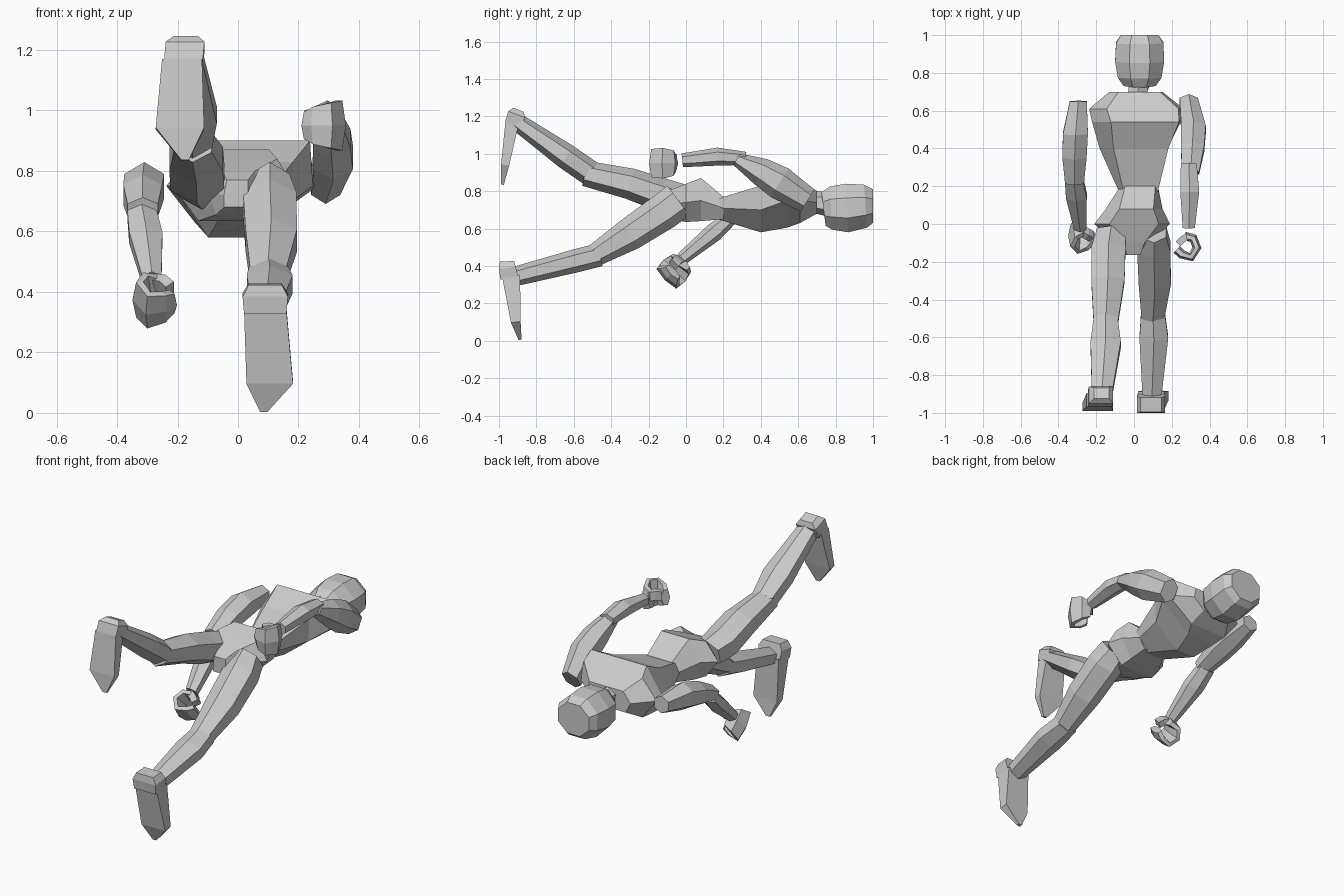
import bpy, bmesh, math
from mathutils import Vector as V


def loft(name, rings):
    """Skin a list of closed rings and cap both ends."""
    bm = bmesh.new()
    rows = [[bm.verts.new(p) for p in r] for r in rings]
    n = len(rows[0])
    for a, b in zip(rows, rows[1:]):
        for i in range(n):
            j = (i + 1) % n
            bm.faces.new((a[i], a[j], b[j], b[i]))
    bm.faces.new(rows[0])
    bm.faces.new(rows[-1])
    bmesh.ops.recalc_face_normals(bm, faces=bm.faces)
    me = bpy.data.meshes.new(name)
    bm.to_mesh(me)
    bm.free()
    bpy.context.collection.objects.link(bpy.data.objects.new(name, me))


def limb(name, pts, n=6, side=(1, 0, 0)):
    """Loft n-sided rings (x, y, z, half width, half depth) along a path."""
    S = V(side).normalized()
    c = [V(p[:3]) for p in pts]
    ang = [(k + .5) * math.tau / n for k in range(n)]
    mx = max(math.cos(t) for t in ang)
    my = max(math.sin(t) for t in ang)
    rings = []
    for i, p in enumerate(pts):
        T = c[min(i + 1, len(c) - 1)] - c[max(i - 1, 0)]
        N = S.cross(T).normalized()
        rings.append([c[i] + S * (p[3] * math.cos(t) / mx) + N * (p[4] * math.sin(t) / my)
                      for t in ang])
    loft(name, rings)


def body(name, rows, roll):
    """Six-sided trunk; row = y, centre x, then half width and z at back, flank, front."""
    rings = []
    for y, cx, wt, zt, wm, zm, wb, zb in rows:
        prof = [(-wt, zt), (wt, zt), (wm, zm), (wb, zb), (-wb, zb), (-wm, zm)]
        rings.append([V((cx + x + roll * (z - .74), y, z)) for x, z in prof])
    loft(name, rings)


def hand(name, centre, u, s, w):
    """Half-closed mitten curling around axis w, with a thumb."""
    C, u, s, w = V(centre), V(u).normalized(), V(s), V(w).normalized()

    def put(a, b, c=0):
        return tuple(C + u * a + s * b + w * c)
    curl = [(-.06, .02, .045), (-.05, -.025, .068), (0, -.045, .082),
            (.05, -.015, .075), (.035, .035, .062), (.01, .062, .045)]
    limb(name, [put(a, b) + (h, .024) for a, b, h in curl], 6, w)
    thumb = [(-.06, 0, .02), (-.045, .03, .03), (-.02, .055, .025)]
    limb(name + "_thumb", [put(*t) + (.026, .018) for t in thumb], 4, w)


# Trunk
body("torso", [(.70, .01, .11, .80, .14, .74, .09, .68),
               (.61, .01, .19, .86, .25, .75, .12, .63),
               (.54, .01, .18, .90, .235, .75, .09, .605),
               (.40, .01, .145, .83, .18, .70, .06, .58),
               (.17, .03, .09, .76, .10, .71, .06, .65)], .3)
body("pelvis", [(.20, .03, .08, .77, .10, .71, .07, .65),
                (.08, 0, .09, .87, .15, .75, .10, .64),
                (0, -.01, .13, .84, .20, .74, .11, .635),
                (-.10, -.005, .055, .80, .09, .73, .06, .655),
                (-.165, -.005, .035, .77, .04, .72, .035, .68)], .1)

# Neck and head
limb("neck", [(.01, .63, .74, .065, .06), (.02, .70, .74, .05, .06),
              (.03, .76, .73, .06, .065)])
limb("head", [(.03, .735, .705, .085, .09), (.03, .775, .71, .115, .115),
              (.03, .86, .71, .13, .13), (.03, .96, .72, .125, .115),
              (.03, 1.0, .72, .10, .09)], 8)

# Left arm, swung back
limb("left_upper_arm", [(.29, .65, .75, .048, .07), (.315, .50, .845, .065, .09),
                        (.31, .40, .905, .062, .075), (.30, .27, .97, .045, .035)])
limb("left_forearm", [(.29, .32, .975, .042, .035), (.295, .17, .985, .05, .048),
                      (.29, -.02, .965, .032, .037)])
hand("left_hand", (.288, -.125, .95), (0, -1, 0), (-1, 0, 0), (0, 0, 1))

# Right arm, hanging
limb("right_upper_arm", [(-.295, .65, .76, .045, .05), (-.31, .48, .75, .066, .08),
                         (-.315, .36, .72, .064, .07), (-.315, .22, .67, .05, .045)])
limb("right_forearm", [(-.318, .24, .66, .048, .04), (-.305, .15, .58, .055, .05),
                       (-.285, -.02, .44, .032, .035)])
hand("right_hand", (-.28, -.062, .375), (0, -.7, -.7), (1, 0, 0), (0, -.7, .7))

# Left leg, trailing low
limb("left_thigh", [(.105, -.04, .75, .065, .10), (.105, -.12, .69, .088, .098),
                    (.11, -.30, .57, .085, .088), (.10, -.49, .455, .06, .06)])
limb("left_shin", [(.10, -.46, .46, .062, .062), (.105, -.60, .425, .076, .062),
                   (.095, -.91, .345, .05, .052)])
limb("left_heel", [(.09, -.957, .425, .055, .038), (.09, -.955, .39, .075, .045),
                   (.09, -.945, .335, .07, .048)], 4)
limb("left_foot", [(.09, -.935, .345, .07, .048), (.105, -.91, .10, .077, .026),
                   (.085, -.887, .005, .012, .008)], 4)

# Right leg, trailing high
limb("right_thigh", [(-.12, -.03, .755, .075, .085), (-.135, -.13, .78, .09, .09),
                     (-.138, -.30, .84, .088, .083), (-.15, -.54, .895, .063, .068)])
limb("right_shin", [(-.15, -.51, .895, .063, .068), (-.15, -.64, .985, .08, .068),
                    (-.17, -.91, 1.175, .053, .047)])
limb("right_heel", [(-.172, -.895, 1.235, .04, .03), (-.175, -.905, 1.21, .064, .048),
                    (-.18, -.925, 1.155, .064, .045)], 4)
limb("right_foot", [(-.185, -.93, 1.165, .066, .036), (-.192, -.967, .94, .08, .022),
                    (-.175, -.982, .835, .012, .008)], 4)
